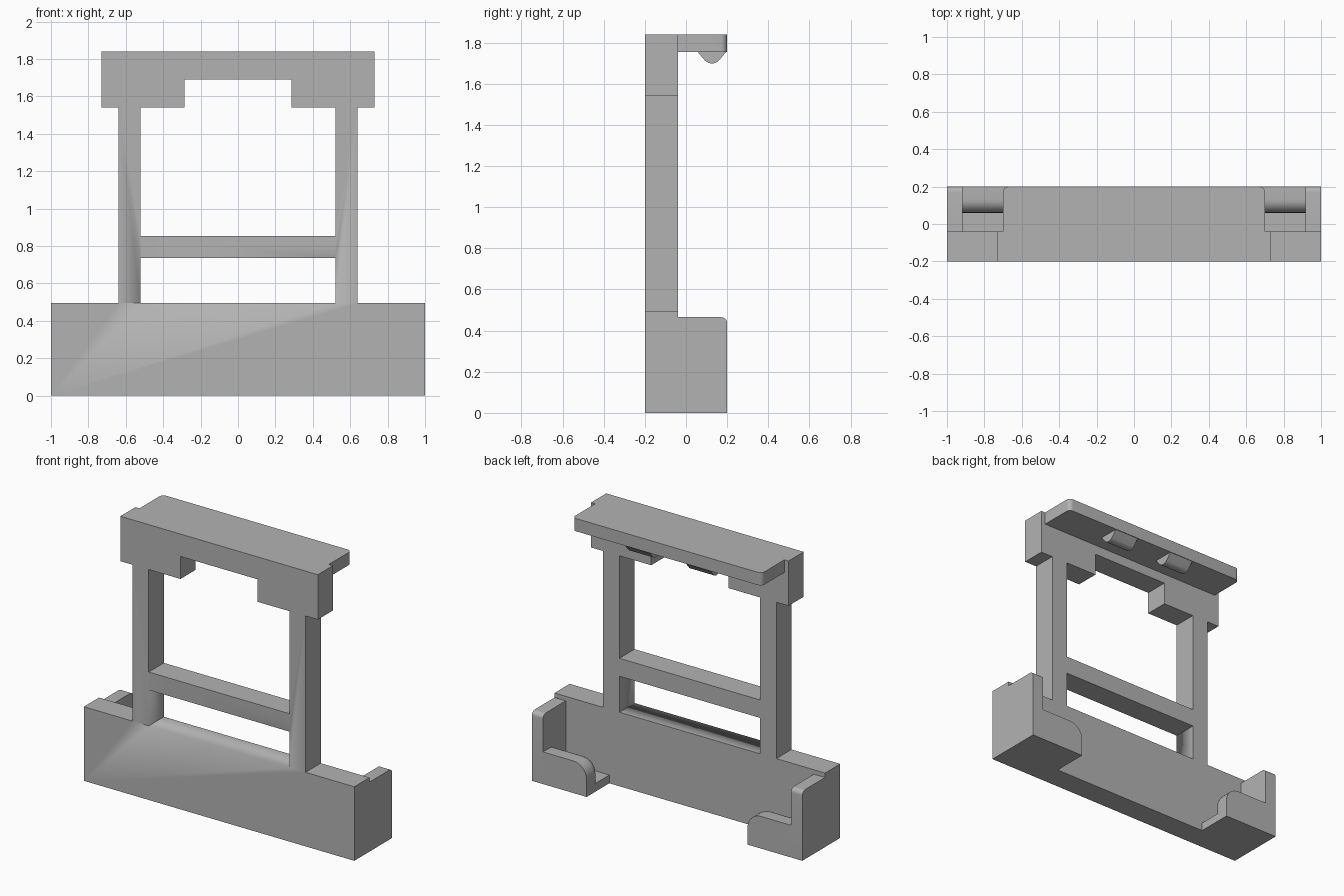
import bpy, bmesh
from math import sin, cos, pi, radians

cube = bpy.data.objects.get("Cube")
if cube:
    bpy.data.objects.remove(cube, do_unlink=True)

grey = bpy.data.materials.new("mid_grey")
grey.use_nodes = True
grey.diffuse_color = (0.45, 0.45, 0.45, 1)
grey.node_tree.nodes["Principled BSDF"].inputs["Base Color"].default_value = grey.diffuse_color

FRONT, PLATE_BACK, BACK = -0.2, -0.04, 0.2
SIDE, WALL_IN, FOOT_IN = 1.0, 0.917, 0.595


def arc(cu, cv, r, start, end, steps=8):
    """Points on a circular arc, angles in quarter turns."""
    angles = [(start + (end - start) * i / steps) * pi / 2 for i in range(steps + 1)]
    return [(cu + r * cos(a), cv + r * sin(a)) for a in angles]


def loft(name, layers, axis, mirror=False):
    """Skin a solid through (profile, position) layers along an axis."""
    place = {"x": lambda u, v, d: (d, u, v),
             "y": lambda u, v, d: (u, d, v),
             "z": lambda u, v, d: (u, v, d)}[axis]
    bm = bmesh.new()
    rings = [[bm.verts.new(place(u, v, d)) for u, v in profile] for profile, d in layers]
    for a, b in zip(rings, rings[1:]):
        for i in range(len(a)):
            bm.faces.new((a[i - 1], a[i], b[i], b[i - 1]))
    bm.faces.new(rings[0])
    bm.faces.new(rings[-1][::-1])
    bmesh.ops.recalc_face_normals(bm, faces=bm.faces)
    mesh = bpy.data.meshes.new(name)
    bm.to_mesh(mesh)
    bm.free()
    mesh.materials.append(grey)
    obj = bpy.data.objects.new(name, mesh)
    bpy.context.scene.collection.objects.link(obj)
    bpy.ops.object.select_all(action="DESELECT")
    obj.select_set(True)
    bpy.context.view_layer.objects.active = obj
    bpy.ops.object.shade_smooth_by_angle(angle=radians(30))
    if mirror:
        obj.modifiers.new("mirror", "MIRROR").use_axis[0] = True
    return obj


def prism(name, profile, lo, hi, axis, mirror=False):
    return loft(name, [(profile, lo), (profile, hi)], axis, mirror)


def symmetric(half):
    return half + [(-u, v) for u, v in reversed(half)]


# Front frame: wide base, two posts and a head beam in one outline
frame = prism("front_frame", symmetric([
    (SIDE, 0), (SIDE, 0.495), (0.64, 0.495), (0.64, 1.54), (0.73, 1.54), (0.73, 1.84)]),
    FRONT, PLATE_BACK, "y")

# Openings above and below the crossbar
openings = {
    "lower_opening_cutter": [(0.52, 0.495), (0.52, 0.735)],
    "upper_opening_cutter": [(0.52, 0.855), (0.52, 1.54), (0.285, 1.54), (0.285, 1.69)],
}
for name, half in openings.items():
    cutter = prism(name, symmetric(half), FRONT - 0.1, PLATE_BACK + 0.1, "y")
    cut = frame.modifiers.new(name, "BOOLEAN")
    cut.operation, cut.solver, cut.object = "DIFFERENCE", "EXACT", cutter
    cutter.hide_render = True
    cutter.hide_set(True)

# Top ledge with rounded back corners
r = 0.03
ledge = symmetric([(0.7, PLATE_BACK)] + arc(0.7 - r, BACK - r, r, 0, 1))
prism("top_ledge", ledge, 1.755, 1.84, "z")

# Rounded catches under the ledge
catch = [(0.055, 1.756)] + arc(0.126, 1.745, 0.047, 2.5, 3.5) + [(0.197, 1.756)]
prism("ledge_catch", catch, 0.135, 0.315, "x", mirror=True)

# Side walls behind the base, top back edge rounded
wall = [(PLATE_BACK, 0), (BACK, 0)] + arc(BACK - r, 0.465 - r, r, 0, 1) + [(PLATE_BACK, 0.465)]
prism("side_wall", wall, WALL_IN, SIDE, "x", mirror=True)

# Thin foot shelves
shelf = [(WALL_IN, PLATE_BACK), (WALL_IN, BACK), (FOOT_IN, BACK), (FOOT_IN, PLATE_BACK)]
prism("foot_shelf", shelf, 0, 0.055, "z", mirror=True)


# Retaining lips: rounded inner corner, rounded over towards the front
def lip_profile(inset):
    radius = 0.1 - inset
    corner = arc(FOOT_IN + 0.1, 0.115, radius, 1, 2)
    return [(WALL_IN, 0.055), (WALL_IN, 0.215 - inset)] + corner + [(FOOT_IN + inset, 0.055)]


layers = [(lip_profile(0), BACK)]
for i in range(9):
    t = i / 8 * pi / 2
    layers.append((lip_profile(0.07 * (1 - cos(t))), 0.13 - 0.07 * sin(t)))
loft("foot_lip", layers, "y", mirror=True)
